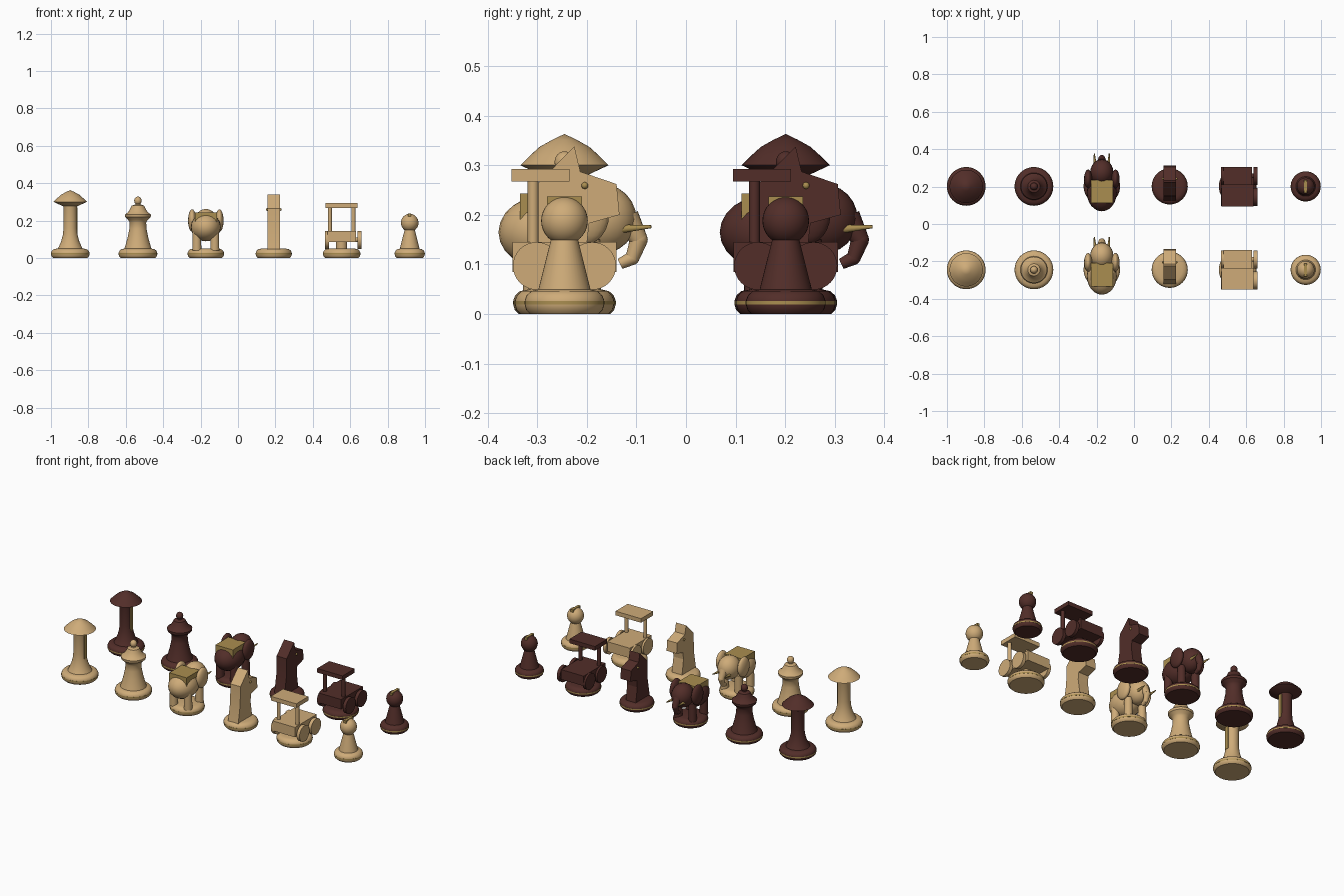
import bpy, bmesh, math
from mathutils import Vector

if "Cube" in bpy.data.objects:
    bpy.data.objects.remove(bpy.data.objects["Cube"])


def material(name, rgb):
    m = bpy.data.materials.new(name)
    m.diffuse_color = (*rgb, 1)
    m.use_nodes = True
    m.node_tree.nodes["Principled BSDF"].inputs["Base Color"].default_value = m.diffuse_color
    return m


LIGHT = material("light_wood", (0.62, 0.41, 0.19))
DARK = material("dark_wood", (0.085, 0.027, 0.022))
GOLD = material("gold", (0.40, 0.27, 0.08))
COLUMNS = [-0.897, -0.535, -0.172, 0.191, 0.554, 0.918]
origin, wood, side = Vector(), LIGHT, "light"


def add(name, bm, mat=None, angle=35):
    bmesh.ops.recalc_face_normals(bm, faces=bm.faces)
    me = bpy.data.meshes.new(name)
    bm.to_mesh(me)
    bm.free()
    ob = bpy.data.objects.new(f"{side}_{name}", me)
    bpy.context.collection.objects.link(ob)
    ob.location = origin
    me.materials.append(mat or wood)
    bpy.ops.object.select_all(action='DESELECT')
    ob.select_set(True)
    bpy.context.view_layer.objects.active = ob
    bpy.ops.object.shade_smooth_by_angle(angle=math.radians(angle))
    return ob


def lathe(name, profile, mat=None, n=40):
    bm = bmesh.new()
    vs = [bm.verts.new((r, 0, z)) for r, z in profile]
    es = [bm.edges.new(p) for p in zip(vs, vs[1:])]
    bmesh.ops.spin(bm, geom=vs + es, cent=(0, 0, 0), axis=(0, 0, 1),
                   angle=math.tau, steps=n, use_merge=True)
    bmesh.ops.remove_doubles(bm, verts=bm.verts, dist=1e-5)
    return add(name, bm, mat)


def box(name, c, s, mat=None):
    bm = bmesh.new()
    bmesh.ops.create_cube(bm, size=1)
    bmesh.ops.scale(bm, vec=s, verts=bm.verts)
    bmesh.ops.translate(bm, vec=c, verts=bm.verts)
    return add(name, bm, mat)


def ball(name, c, r, mat=None, n=24):
    bm = bmesh.new()
    bmesh.ops.create_uvsphere(bm, u_segments=n, v_segments=n // 2, radius=1)
    bmesh.ops.scale(bm, vec=r, verts=bm.verts)
    bmesh.ops.translate(bm, vec=c, verts=bm.verts)
    return add(name, bm, mat)


def rod(name, a, b, r1, r2, mat=None, n=20):
    a, b = Vector(a), Vector(b)
    bm = bmesh.new()
    bmesh.ops.create_cone(bm, cap_ends=True, segments=n, radius1=r1, radius2=r2,
                          depth=(b - a).length)
    q = (b - a).to_track_quat('Z', 'Y')
    bmesh.ops.rotate(bm, matrix=q.to_matrix(), verts=bm.verts)
    bmesh.ops.translate(bm, vec=(a + b) / 2, verts=bm.verts)
    return add(name, bm, mat)


def base(name, r):
    lathe(name + "_base", [(0, 0), (r - .011, 0), (r - .003, .008), (r, .018), (r, .028),
                           (r - .004, .038), (r - .013, .046), (r - .03, .05), (0, .05)])
    lathe(name + "_base_band", [(r - .005, .019), (r + .0006, .019),
                                (r + .0006, .026), (r - .005, .026)], GOLD)


def king():
    base("king", .103)
    lathe("king_column", [(0, .045), (.068, .048), (.06, .062), (.048, .09), (.039, .125),
                          (.036, .16), (.036, .27), (.04, .285), (0, .285)])
    lathe("king_cap", [(0, .275), (.04, .277), (.089, .3), (.07, .319), (.05, .337),
                       (.025, .351), (0, .363)])
    box("king_plaque", (.036, 0, .2), (.008, .022, .14), GOLD)


def queen():
    base("queen", .103)
    lathe("queen_body", [(0, .045), (.073, .049), (.066, .07), (.055, .11), (.046, .155),
                         (.044, .19), (.052, .203), (.068, .218), (.07, .232), (.052, .245),
                         (.04, .265), (.033, .28), (.014, .286), (.01, .292), (0, .292)])
    ball("queen_finial", (0, 0, .306), (.02, .02, .022))


def elephant():
    base("elephant", .097)
    ball("elephant_body", (0, -.033, .165), (.08, .1, .076))
    ball("elephant_head", (0, .075, .192), (.062, .07, .07))
    for s, n in ((-1, "left"), (1, "right")):
        ball(f"elephant_{n}_ear", (s * .073, .04, .2), (.022, .05, .06))
        rod(f"elephant_{n}_tusk", (s * .035, .09, .17), (s * .04, .175, .176), .011, .003, GOLD)
        for y, m in ((-.06, "rear"), (.05, "front")):
            rod(f"elephant_{m}_{n}_leg", (s * .048, y, .04), (s * .048, y, .15), .024, .022)
    # Trunk of tapering segments
    path = [(.125, .195, .026), (.15, .15, .018), (.137, .113, .014), (.112, .101, .011)]
    for i, (p, q) in enumerate(zip(path, path[1:])):
        rod(f"elephant_trunk_{i}", (0, p[0], p[1]), (0, q[0], q[1]), p[2], q[2])
        if i:
            ball(f"elephant_trunk_joint_{i}", (0, p[0], p[1]), (p[2],) * 3, n=16)
    box("elephant_saddle", (0, -.027, .212), (.118, .125, .062), GOLD)


def knight():
    base("knight", .096)
    outline = [(-.075, .045), (-.056, .15), (-.052, .265), (.02, .338), (.032, .287),
               (.105, .262), (.111, .2), (.05, .183), (.045, .14), (.06, .045)]
    bm = bmesh.new()
    f = bm.faces.new([bm.verts.new((-.034, y, z)) for y, z in outline])
    ext = bmesh.ops.extrude_face_region(bm, geom=[f])["geom"]
    bmesh.ops.translate(bm, vec=(.068, 0, 0),
                        verts=[v for v in ext if isinstance(v, bmesh.types.BMVert)])
    add("knight_horse", bm, angle=10)
    for s, n in ((-1, "left"), (1, "right")):
        ball(f"knight_{n}_eye", (s * .035, .041, .259), (.007,) * 3, GOLD, 12)


def chariot():
    base("chariot", .1)
    box("chariot_body", (0, 0, .115), (.152, .21, .06))
    rod("chariot_pedestal", (0, 0, .045), (0, 0, .09), .03, .03)
    box("chariot_canopy", (0, -.048, .28), (.172, .117, .025))
    for s, n in ((-1, "left"), (1, "right")):
        rod(f"chariot_{n}_post", (s * .063, -.063, .14), (s * .063, -.063, .27), .011, .011)
        x = .096 if s > 0 else -.078
        for y, m in ((-.056, "rear"), (.056, "front")):
            rod(f"chariot_{m}_{n}_wheel", (x - .01, y, .097), (x + .01, y, .097),
                .048, .048, n=32)
            rod(f"chariot_{m}_{n}_axle", (0, y, .097), (x, y, .097), .012, .012)


def pawn():
    base("pawn", .08)
    lathe("pawn_body", [(0, .045), (.053, .048), (.026, .155), (0, .16)])
    ball("pawn_head", (0, 0, .188), (.047, .047, .048), n=32)
    box("pawn_crest", (0, 0, .229), (.016, .07, .016), GOLD)


# Two rows of six pieces
for side, wood, y in (("light", LIGHT, -.245), ("dark", DARK, .201)):
    for x, piece in zip(COLUMNS, (king, queen, elephant, knight, chariot, pawn)):
        origin = Vector((x, y, 0))
        piece()
